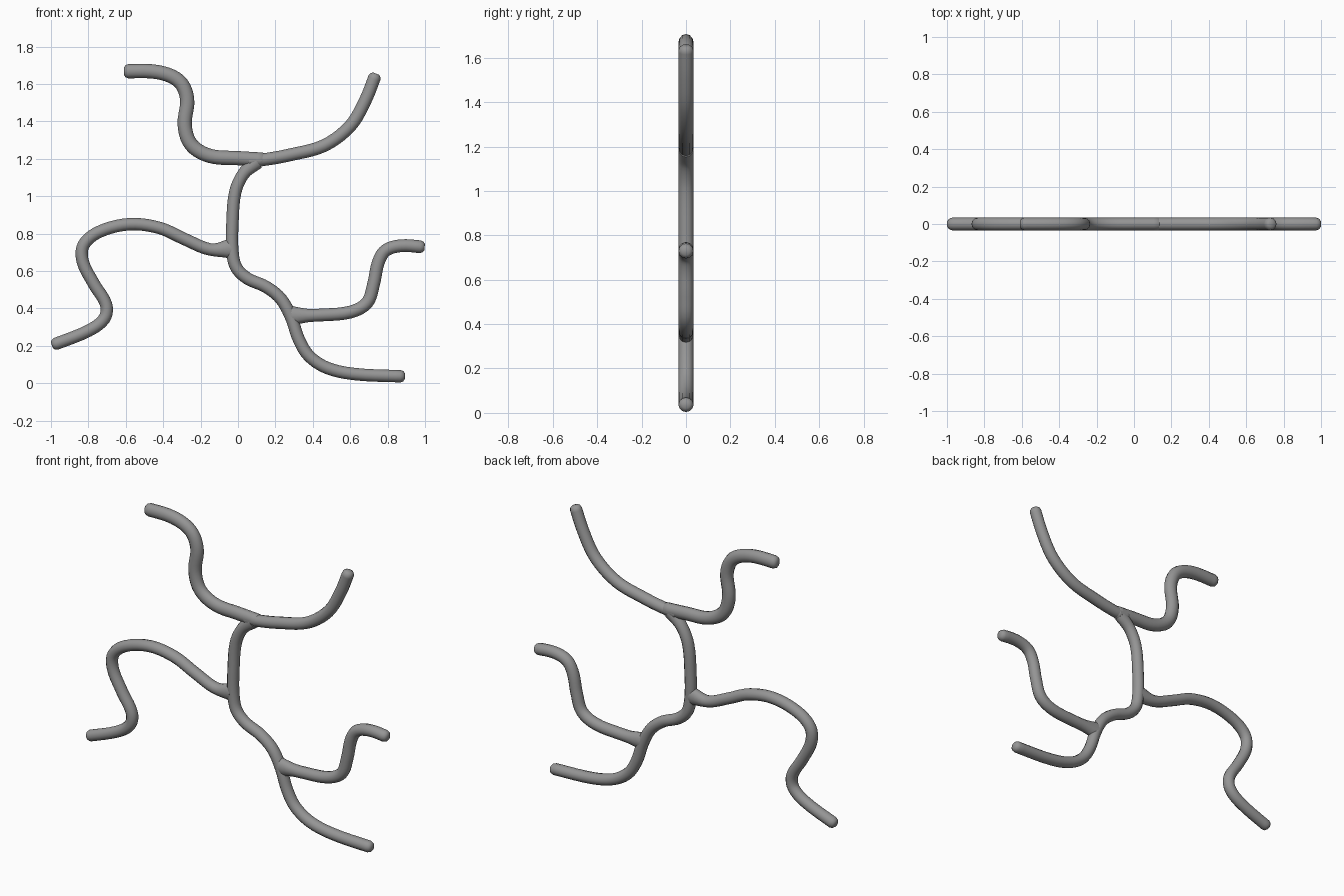
import bpy, bmesh, math
from mathutils import Vector
from mathutils.geometry import interpolate_bezier

if "Cube" in bpy.data.objects:
    bpy.data.objects.remove(bpy.data.objects["Cube"])

SIDES = 12
DEPTH = 0.034   # half thickness along y

grey = bpy.data.materials.new("mid_grey")
grey.diffuse_color = (0.3, 0.3, 0.3, 1)
grey.use_nodes = True
grey.node_tree.nodes["Principled BSDF"].inputs["Base Color"].default_value = grey.diffuse_color


def smooth_path(pts):
    """Smooth curve through the (x, z) points."""
    p = [Vector((x, 0, z)) for x, z in pts]
    tang = [(p[min(i + 1, len(p) - 1)] - p[max(i - 1, 0)]) for i in range(len(p))]
    out = []
    for i in range(len(p) - 1):
        d = (p[i + 1] - p[i]).length / 3
        seg = interpolate_bezier(p[i], p[i] + tang[i].normalized() * d,
                                 p[i + 1] - tang[i + 1].normalized() * d, p[i + 1], 6)
        out += seg[:-1]
    return out + [p[-1]]


def branch(name, pts, width, flare=1.0, round_start=False):
    """Flat-lying tube with rounded tip; flare widens the root into its joint."""
    path = smooth_path(pts)
    dist = [0.0]
    for a, b in zip(path, path[1:]):
        dist.append(dist[-1] + (b - a).length)
    dirs = [(path[min(i + 1, len(path) - 1)] - path[max(i - 1, 0)]).normalized()
            for i in range(len(path))]
    # rings: centre, direction, in-plane scale, depth scale
    rings = []
    for c, d, s in zip(path, dirs, dist):
        if dist[-1] - s < 0.025:
            continue
        k = 1 + (flare - 1) * max(0, 1 - s / 0.11) ** 1.5
        rings.append((c, d, k, 1.0))
    tip, td = path[-1], dirs[-1]
    for back, k in ((0.024, 1.0), (0.009, 0.85), (0.0, 0.5)):
        rings.append((tip - td * back, td, k, k))
    if round_start:
        rings.insert(0, (path[0] - dirs[0] * 0.015, dirs[0], 0.6, 0.6))

    bm = bmesh.new()
    loops = []
    for c, d, kw, kd in rings:
        side = Vector((d.z, 0, -d.x))
        loops.append([bm.verts.new(c + side * math.cos(a) * width * kw
                                   + Vector((0, math.sin(a) * DEPTH * kd, 0)))
                      for a in (2 * math.pi * j / SIDES for j in range(SIDES))])
    for r0, r1 in zip(loops, loops[1:]):
        for j in range(SIDES):
            n = (j + 1) % SIDES
            bm.faces.new((r0[j], r0[n], r1[n], r1[j]))
    bm.faces.new(loops[0][::-1])
    bm.faces.new(loops[-1])
    bmesh.ops.recalc_face_normals(bm, faces=bm.faces)
    me = bpy.data.meshes.new(name)
    bm.to_mesh(me)
    bm.free()
    me.materials.append(grey)
    ob = bpy.data.objects.new(name, me)
    bpy.context.collection.objects.link(ob)
    bpy.context.view_layer.objects.active = ob
    ob.select_set(True)
    bpy.ops.object.shade_smooth_by_angle(angle=math.radians(50))
    ob.select_set(False)


# Central stem running down into the lowest branch
branch("main_stem", [(0.10, 1.185), (0.03, 1.12), (-0.015, 1.02), (-0.03, 0.85), (-0.03, 0.71),
                     (-0.01, 0.62), (0.05, 0.56), (0.15, 0.515), (0.23, 0.45), (0.285, 0.35),
                     (0.325, 0.235), (0.38, 0.145), (0.48, 0.08), (0.63, 0.048), (0.892, 0.036)],
       0.033, 1.3)

# Two upper branches meeting on top of the stem
branch("upper_left_branch", [(0.13, 1.195), (0.0, 1.203), (-0.15, 1.215), (-0.25, 1.275),
                             (-0.285, 1.38), (-0.272, 1.52), (-0.315, 1.615), (-0.43, 1.663),
                             (-0.61, 1.668)], 0.038, round_start=True)
branch("upper_right_branch", [(0.06, 1.19), (0.15, 1.197), (0.275, 1.22), (0.46, 1.27),
                              (0.60, 1.375), (0.68, 1.51), (0.738, 1.655)],
       0.034, round_start=True)

# Long winding branch on the left
branch("left_branch", [(-0.035, 0.72), (-0.15, 0.715), (-0.285, 0.77), (-0.42, 0.83),
                       (-0.58, 0.85), (-0.74, 0.81), (-0.825, 0.74), (-0.83, 0.65),
                       (-0.77, 0.53), (-0.705, 0.42), (-0.715, 0.345), (-0.80, 0.28),
                       (-0.995, 0.202)], 0.033, 1.7)

# Stepped branch on the right
branch("right_branch", [(0.285, 0.36), (0.435, 0.364), (0.60, 0.38), (0.69, 0.43),
                        (0.725, 0.53), (0.75, 0.645), (0.79, 0.71), (0.875, 0.735),
                        (0.998, 0.727)], 0.034, 1.6)
